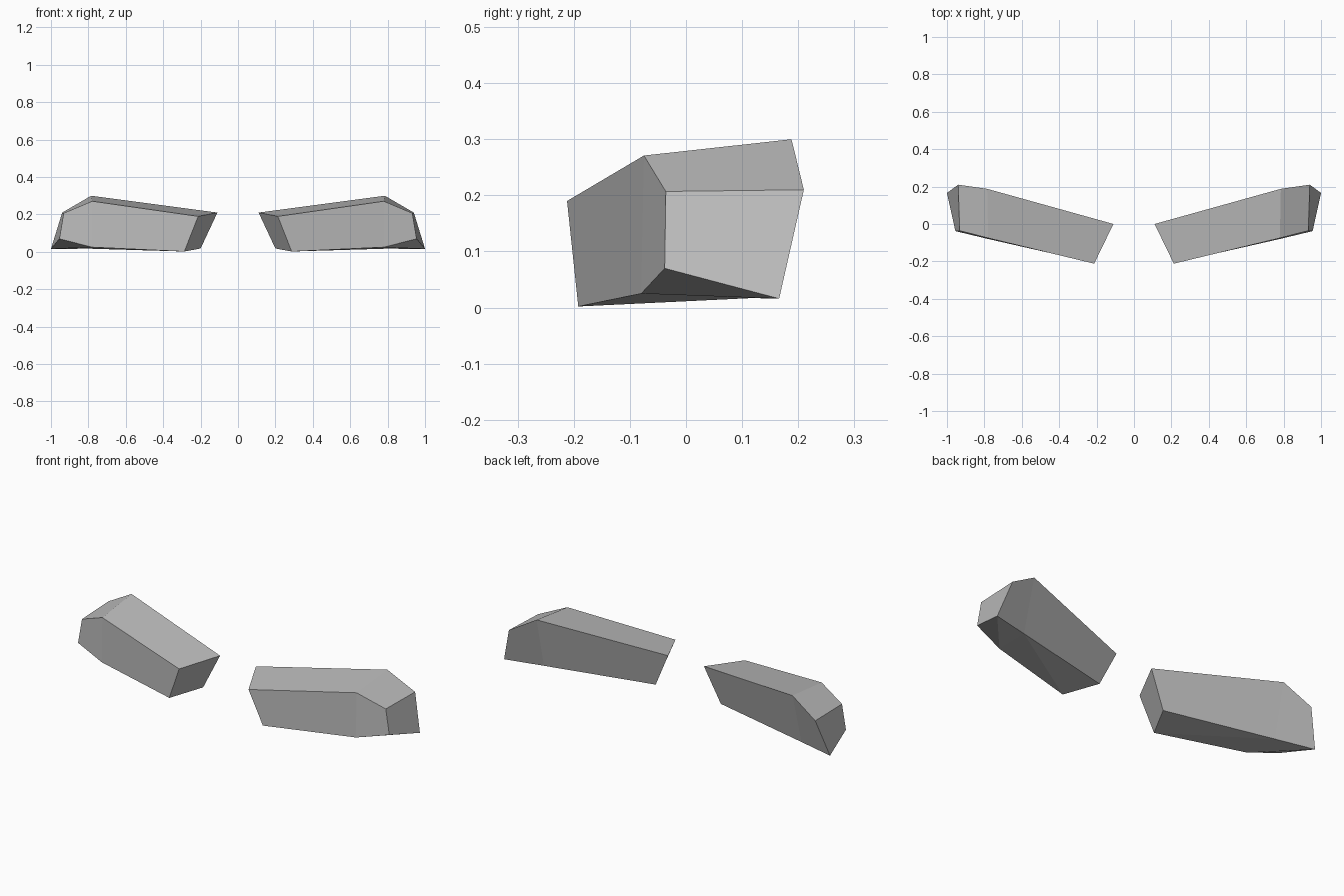
import bpy, bmesh
from mathutils import Vector

old = bpy.data.objects.get("Cube")
if old:
    bpy.data.objects.remove(old, do_unlink=True)

# Single plain grey
grey = bpy.data.materials.new("plain_grey")
grey.use_nodes = True
color = (0.5, 0.5, 0.5, 1)
grey.diffuse_color = color
grey.node_tree.nodes["Principled BSDF"].inputs["Base Color"].default_value = color

# Cross-sections from inner end to outer end:
# front bottom, front top, back top, back bottom
SECTIONS = [
    [(0.287, -0.192, 0.002), (0.213, -0.212, 0.19), (0.11, 0.0, 0.21), (0.2, -0.02, 0.018)],
    [(0.78, -0.08, 0.025), (0.78, -0.075, 0.271), (0.785, 0.188, 0.3), (0.79, 0.117, 0.017)],
    [(0.955, -0.038, 0.07), (0.932, -0.036, 0.207), (0.94, 0.21, 0.21), (1.0, 0.166, 0.016)],
]


def make_wing(name, side):
    """Loft a tapered block through the sections on one side."""
    bm = bmesh.new()
    rings = [[bm.verts.new(Vector((x * side, y, z))) for x, y, z in ring]
             for ring in SECTIONS]
    bm.faces.new(rings[0])
    bm.faces.new(rings[-1])
    for a, b in zip(rings, rings[1:]):
        for i in range(3):
            bm.faces.new((a[i], a[i + 1], b[i + 1], b[i]))
        # Underside, folded along the front-to-outer diagonal
        bm.faces.new((a[0], b[0], b[3]))
        bm.faces.new((a[0], b[3], a[3]))
    bmesh.ops.recalc_face_normals(bm, faces=bm.faces)
    mesh = bpy.data.meshes.new(name)
    bm.to_mesh(mesh)
    bm.free()
    mesh.materials.append(grey)
    obj = bpy.data.objects.new(name, mesh)
    bpy.context.collection.objects.link(obj)
    return obj


# Mirrored pair
make_wing("left_block", 1)
make_wing("right_block", -1)
